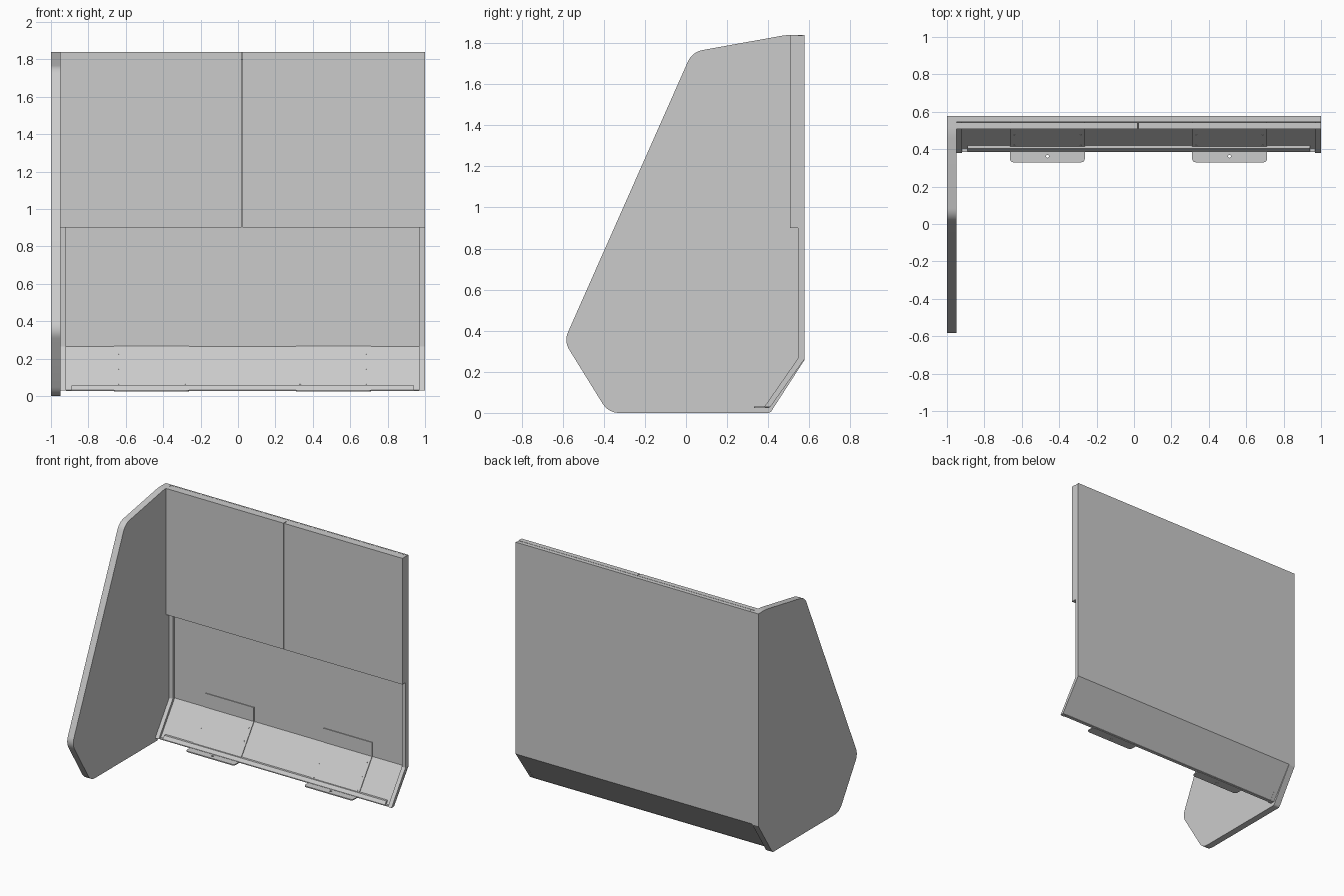
import bpy, bmesh, math
from mathutils import Vector

if "Cube" in bpy.data.objects:
    bpy.data.objects.remove(bpy.data.objects["Cube"])


def fillet(pts, cuts, n=8):
    """Round chosen corners of a profile; cuts maps index -> tangent length."""
    out = []
    for i, p in enumerate(pts):
        p = Vector(p)
        if i not in cuts:
            out.append(p)
            continue
        a, b = Vector(pts[i - 1]), Vector(pts[(i + 1) % len(pts)])
        a = p + (a - p).normalized() * cuts[i]
        b = p + (b - p).normalized() * cuts[i]
        for k in range(n + 1):
            t = k / n
            out.append(a * (1 - t) ** 2 + p * 2 * t * (1 - t) + b * t * t)
    return out


def prism(name, profile, x0, x1, round_edges=None):
    """Extrude a (y, z) profile along x."""
    bm = bmesh.new()
    face = bm.faces.new([bm.verts.new((x0, p[0], p[1])) for p in profile])
    res = bmesh.ops.extrude_face_region(bm, geom=[face])
    moved = [g for g in res["geom"] if isinstance(g, bmesh.types.BMVert)]
    bmesh.ops.translate(bm, vec=(x1 - x0, 0, 0), verts=moved)
    bmesh.ops.recalc_face_normals(bm, faces=bm.faces)
    if round_edges:
        edges = [e for e in bm.edges if round_edges(e)]
        bmesh.ops.bevel(bm, geom=edges, offset=0.018, segments=4, profile=0.5, affect='EDGES')
    me = bpy.data.meshes.new(name)
    bm.to_mesh(me)
    bm.free()
    ob = bpy.data.objects.new(name, me)
    bpy.context.collection.objects.link(ob)
    return ob


def slab(name, x0, x1, y0, y1, z0, z1):
    return prism(name, [(y0, z0), (y1, z0), (y1, z1), (y0, z1)], x0, x1)


# Large side panel with rounded front corners
side = prism("side_panel", fillet(
    [(0.577, 1.84), (0.577, 0.258), (0.41, 0), (-0.378, 0), (-0.594, 0.349),
     (0.03, 1.757), (0.49, 1.84)],
    {2: 0.012, 3: 0.055, 4: 0.05, 5: 0.055, 6: 0.03}), -1, -0.95)
bpy.context.view_layer.objects.active = side
side.select_set(True)
bpy.ops.object.shade_smooth_by_angle(angle=math.radians(25))

# Bent back sheet, recessed between two end ribs
prism("back_sheet", [(0.577, 1.84), (0.567, 1.84), (0.567, 0.264), (0.402, 0.03),
                     (0.41, 0.03), (0.577, 0.262)], -0.95, 1)
rib = [(0.576, 1.838), (0.545, 1.838), (0.545, 0.265), (0.38, 0.028),
       (0.41, 0.028), (0.576, 0.262)]
for name, x0 in (("left_rib", -0.949), ("right_rib", 0.969)):
    prism(name, rib, x0, x0 + 0.03)
slab("top_rail", -0.92, 0.97, 0.545, 0.57, 1.80, 1.839)

# Two front upper panels with a narrow seam
slab("upper_panel_left", -0.95, 0.019, 0.507, 0.544, 0.9, 1.84)
slab("upper_panel_right", 0.024, 1, 0.507, 0.544, 0.9, 1.84)

# Ledge and sloped rail at the bottom edge
slab("bottom_ledge", -0.92, 0.97, 0.385, 0.41, 0.027, 0.033)
prism("bottom_rail", [(0.385, 0.031), (0.403, 0.056), (0.425, 0.056), (0.408, 0.031)],
      -0.89, 0.94)

# Bent mounting brackets with a hole in the foot and screws on the slope
bent = [(0.567, 0.37), (0.561, 0.37), (0.561, 0.266), (0.396, 0.031), (0.33, 0.031),
        (0.33, 0.023), (0.403, 0.023), (0.567, 0.262)]


def foot_corner(e):
    a, b = e.verts
    return abs(a.co.x - b.co.x) < 1e-5 and a.co.y < 0.331 and b.co.y < 0.331


for tag, xc in (("left", -0.463), ("right", 0.511)):
    foot = prism(f"bracket_{tag}", bent, xc - 0.2, xc + 0.2, foot_corner)
    bpy.ops.mesh.primitive_cylinder_add(vertices=16, radius=0.008, depth=0.1,
                                        location=(xc, 0.362, 0.03))
    cutter = bpy.context.object
    cutter.name = f"hole_cutter_{tag}"
    cutter.hide_render = True
    mod = foot.modifiers.new("hole", 'BOOLEAN')
    mod.object = cutter
    mod.solver = 'EXACT'
    bpy.context.view_layer.objects.active = foot
    bpy.ops.object.modifier_apply(modifier=mod.name)
    bpy.data.objects.remove(cutter)
    for sx in (-0.178, 0.178):
        for z in (0.065, 0.145, 0.225):
            y = 0.396 + (z - 0.031) * 0.165 / 0.235
            bpy.ops.mesh.primitive_cylinder_add(
                vertices=10, radius=0.005, depth=0.004, location=(xc + sx, y, z),
                rotation=(math.atan2(0.82, 0.575), 0, 0))
            bpy.context.object.name = f"screw_{tag}"
